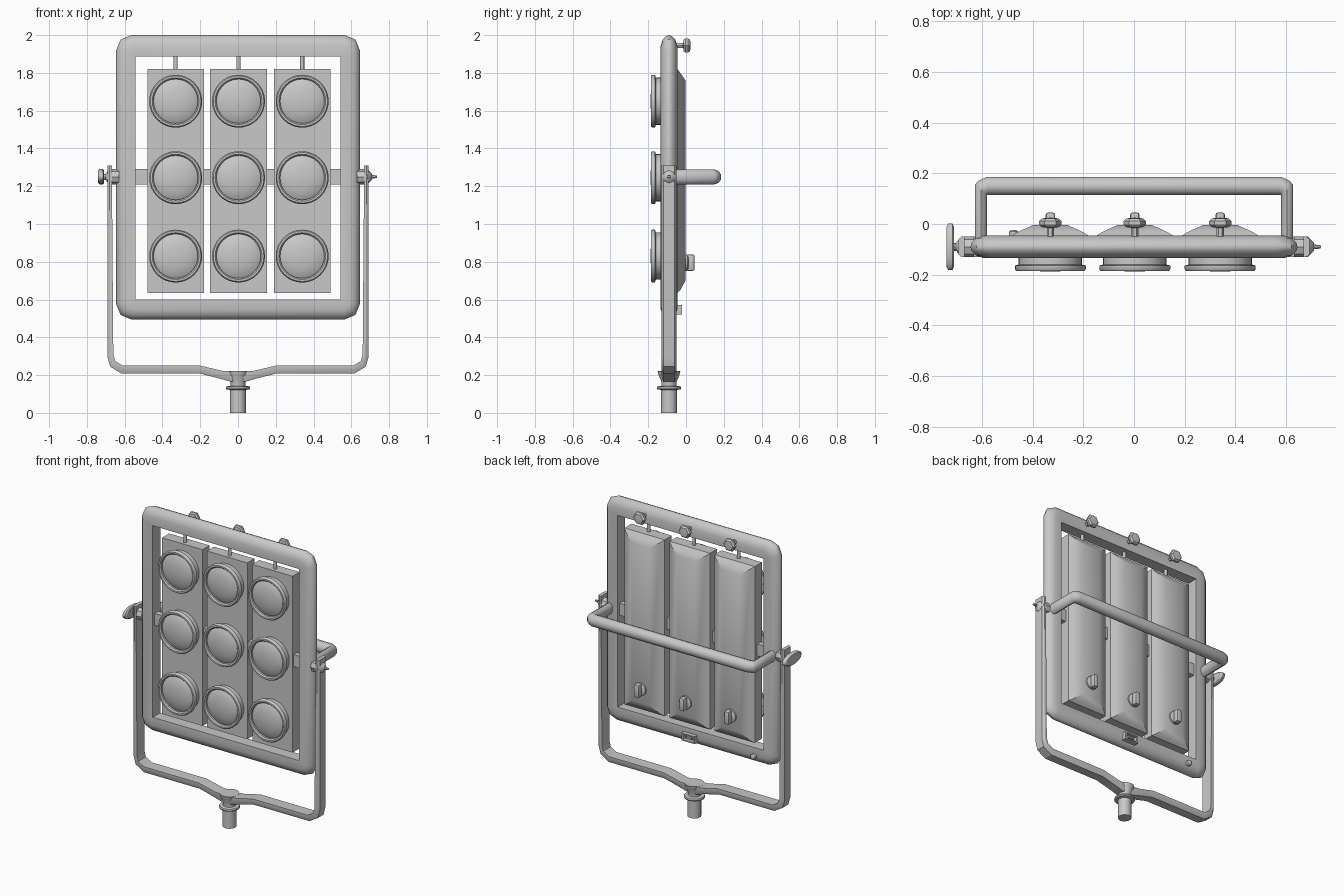
import bpy, bmesh, math
from mathutils import Vector, Matrix

cube = bpy.data.objects.get("Cube")
if cube:
    bpy.data.objects.remove(cube, do_unlink=True)

grey = bpy.data.materials.new("matte_grey")
grey.use_nodes = True
tone = (0.58, 0.58, 0.58, 1)
grey.diffuse_color = tone
grey.node_tree.nodes["Principled BSDF"].inputs["Base Color"].default_value = tone

MID_Y = -0.09
COLUMNS = {"right": -0.33, "centre": 0.003, "left": 0.34}
ROWS = {"top": 1.65, "middle": 1.245, "bottom": 0.83}


def finish(bm, name, angle=40):
    bmesh.ops.remove_doubles(bm, verts=bm.verts, dist=0.0001)
    bmesh.ops.recalc_face_normals(bm, faces=bm.faces)
    mesh = bpy.data.meshes.new(name)
    bm.to_mesh(mesh)
    bm.free()
    ob = bpy.data.objects.new(name, mesh)
    bpy.context.collection.objects.link(ob)
    mesh.materials.append(grey)
    bpy.ops.object.select_all(action='DESELECT')
    ob.select_set(True)
    bpy.context.view_layer.objects.active = ob
    bpy.ops.object.shade_smooth_by_angle(angle=math.radians(angle))
    return ob


def skin(name, rings, closed, angle=40):
    """Join equal rings of points; cap the ends when open."""
    bm = bmesh.new()
    vs = [[bm.verts.new(p) for p in ring] for ring in rings]
    n, m = len(vs), len(vs[0])
    for i in range(n if closed else n - 1):
        a, b = vs[i], vs[(i + 1) % n]
        for j in range(m):
            k = (j + 1) % m
            bm.faces.new((a[j], a[k], b[k], b[j]))
    if not closed:
        bm.faces.new(vs[0])
        bm.faces.new(vs[-1])
    return finish(bm, name, angle)


def band(name, inner, outer, section, place, closed=False, angle=40):
    """Sweep a section of (share from inner to outer, depth) between two paths."""
    rings = []
    for a, b in zip(inner, outer):
        a, b = Vector(a), Vector(b)
        rings.append([place(a.lerp(b, t), d) for t, d in section])
    return skin(name, rings, closed, angle)


def turned(name, profile, origin, axis, sides=24, angle=40):
    """Revolve (radius, distance) points round an axis."""
    turn = Vector((0, 0, 1)).rotation_difference(Vector(axis)).to_matrix()
    rings = []
    for r, h in profile:
        r = max(r, 0.0005)
        rings.append([Vector(origin) + turn @ Vector((
            r * math.cos(2 * math.pi * i / sides),
            r * math.sin(2 * math.pi * i / sides), h)) for i in range(sides)])
    return skin(name, rings, False, angle)


def box(name, centre, size, bevel=0.0):
    bm = bmesh.new()
    bmesh.ops.create_cube(bm, size=1, matrix=Matrix.Translation(centre) @ Matrix.Diagonal((*size, 1)))
    if bevel:
        bmesh.ops.bevel(bm, geom=bm.edges[:], offset=bevel, segments=2, profile=0.5, affect='EDGES')
    return finish(bm, name, 35)


def mirrored(half):
    """Complete a left-half path across x = 0."""
    return half + [(-x, v) for x, v in reversed(half) if x > 0]


def upright(p, d):
    return Vector((p.x, MID_Y + d, p.y))


# Main frame: flat inside, rounded outside
inner, outer = [], []
centre_z, half_x, half_z = 1.2475, 0.645, 0.7525
for sx, sz, start in ((1, 1, 0), (-1, 1, 90), (-1, -1, 180), (1, -1, 270)):
    for a in (0, 45, 90):
        t = math.radians(start + a)
        r = 0.08
        inner.append((sx * 0.543, 1.8875 if sz > 0 else 0.6))
        outer.append((sx * (half_x - r) + r * math.cos(t),
                      centre_z + sz * (half_z - r) + r * math.sin(t)))
d_section = [(0, -0.04), (0.5, -0.044), (0.78, -0.034), (0.95, -0.016),
             (1, 0), (0.95, 0.016), (0.78, 0.034), (0.5, 0.044), (0, 0.04)]
band("main_frame", inner, outer, d_section, upright, closed=True)

# Cross bar behind the lamp bars
box("cross_bar", (0, MID_Y, 1.25), (1.1, 0.04, 0.08))


# Lamp bars with lamps, hangers and knobs
def slab(x, w, y, low, high):
    return [(x - w, y, low), (x + w, y, low), (x + w, y, high), (x - w, y, high)]


for side, x in COLUMNS.items():
    skin(side + "_lamp_bar", [slab(x, 0.15, -0.12, 0.635, 1.82),
                              slab(x, 0.15, -0.045, 0.635, 1.82),
                              slab(x, 0.125, -0.03, 0.65, 1.80),
                              slab(x, 0.065, -0.003, 0.7, 1.76)], False, 35)
    for row, z in ROWS.items():
        label = side + "_" + row
        turned(label + "_lamp_rim", [(0.125, 0), (0.125, 0.042), (0.14, 0.046), (0.14, 0.06),
                                     (0.134, 0.068), (0.124, 0.068), (0.117, 0.06), (0.117, 0.045)],
               (x, -0.118, z), (0, -1, 0), 32)
        turned(label + "_lamp_lens", [(0.118, 0), (0.117, 0.047), (0.1, 0.056), (0.07, 0.064),
                                      (0.035, 0.069), (0, 0.07)],
               (x, -0.118, z), (0, -1, 0), 32, 60)
    turned(side + "_hanger_rod", [(0.011, 0), (0.011, 0.1)], (x, MID_Y, 1.8), (0, 0, 1), 10)
    turned(side + "_top_knob", [(0.014, 0), (0.014, 0.04), (0.036, 0.043), (0.044, 0.052),
                                (0.044, 0.066), (0.034, 0.077), (0, 0.08)],
           (x, -0.055, 1.945), (0, 1, 0), 6, 30)
    turned(side + "_dial", [(0.044, 0), (0.044, 0.012), (0.034, 0.018)],
           (x, -0.005, 0.795), (0, 1, 0), 12)
    box(side + "_dial_grip", (x, 0.025, 0.795), (0.036, 0.04, 0.086), 0.008)

# Rear handle
handle_out = mirrored([(0.628, -0.07), (0.628, 0.155), (0.615, 0.172), (0.58, 0.188)])
handle_in = mirrored([(0.578, -0.07), (0.578, 0.112), (0.578, 0.112), (0.572, 0.112)])
handle_section = [(0.5 - 0.5 * math.cos(a), 0.039 * math.sin(a))
                  for a in [math.tau * (i + 0.5) / 10 for i in range(10)]]
band("rear_handle", handle_in, handle_out, handle_section,
     lambda p, d: Vector((p.x, p.y, 1.249 + d)))

# Yoke: strap dipping to the stand socket
yoke_out = mirrored([(0.692, 1.31), (0.692, 0.30), (0.677, 0.245), (0.615, 0.208),
                     (0.2, 0.208), (0.09, 0.18), (0.04, 0.165)])
yoke_in = mirrored([(0.668, 1.31), (0.66, 0.31), (0.65, 0.275), (0.61, 0.25),
                    (0.2, 0.25), (0.08, 0.222), (0.04, 0.22)])
strap = [(0, -0.04), (0.5, -0.04), (1, -0.03), (1, 0.03), (0.5, 0.04), (0, 0.04)]
band("yoke", yoke_in, yoke_out, strap, upright, angle=30)

# Stand socket with flange
turned("stand_socket", [(0.042, 0), (0.042, 0.122), (0.062, 0.124), (0.065, 0.131), (0.062, 0.14),
                        (0.04, 0.143), (0.04, 0.165), (0.055, 0.2), (0.06, 0.222)],
       (0, MID_Y, 0), (0, 0, 1), 16)

# Tilt pivots
turned("left_pivot", [(0.04, 0), (0.04, 0.055), (0.018, 0.078), (0.009, 0.08), (0.007, 0.105), (0, 0.107)],
       (0.63, MID_Y, 1.25), (1, 0, 0), 8)
turned("right_pivot", [(0.04, 0), (0.04, 0.05), (0.016, 0.072), (0.014, 0.1)],
       (-0.63, MID_Y, 1.25), (-1, 0, 0), 8)

# Oval tilt grip
grip = turned("tilt_grip", [(0.034, 0), (0.04, 0.006), (0.04, 0.022), (0.034, 0.03)],
              (0, 0, 0), (-1, 0, 0), 16)
grip.scale = (1, 2.3, 1)
grip.location = (-0.71, MID_Y, 1.25)

# Power inlet and switch on the lower back
inlet_z, inlet_y = 0.545, -0.038
for sign, label in ((1, "left"), (-1, "right")):
    box(label + "_inlet_wall", (sign * 0.044, inlet_y, inlet_z), (0.012, 0.034, 0.05))
for sign, label in ((1, "upper"), (-1, "lower")):
    box(label + "_inlet_wall", (0, inlet_y, inlet_z + sign * 0.021), (0.1, 0.034, 0.008))
box("inlet_pin", (0, inlet_y, inlet_z), (0.04, 0.024, 0.012))
turned("power_switch", [(0.018, 0), (0.018, 0.02), (0.01, 0.026)],
       (-0.475, -0.05, 0.545), (0, 1, 0), 10)
